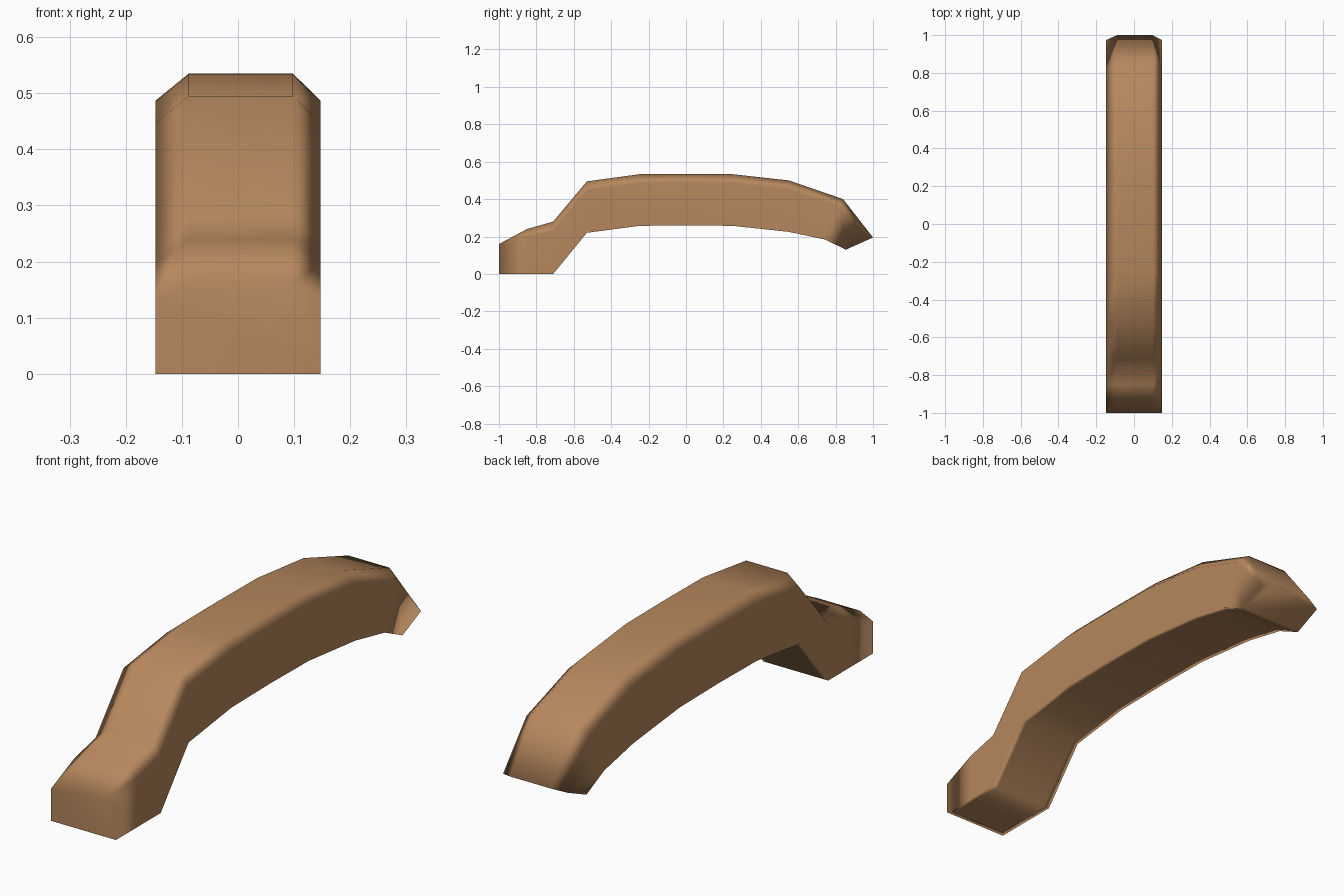
import bpy, bmesh

if "Cube" in bpy.data.objects:
    bpy.data.objects.remove(bpy.data.objects["Cube"])

# One brown material
mat = bpy.data.materials.new("warm_brown")
mat.diffuse_color = (0.47, 0.245, 0.11, 1)
mat.use_nodes = True
mat.node_tree.nodes["Principled BSDF"].inputs["Base Color"].default_value = mat.diffuse_color

# Side profile stations: (top y, top z, bottom y, bottom z)
STATIONS = [
    (-1.00, 0.16, -1.00, 0.00),
    (-0.85, 0.24, -0.85, 0.00),
    (-0.71, 0.28, -0.71, 0.00),
    (-0.53, 0.495, -0.53, 0.22),
    (-0.25, 0.533, -0.25, 0.257),
    (0.00, 0.535, 0.00, 0.26),
    (0.25, 0.533, 0.25, 0.257),
    (0.55, 0.50, 0.55, 0.225),
    (0.84, 0.40, 0.74, 0.185),
    (1.00, 0.195, 0.855, 0.13),
]
HALF, TOP_LEFT, TOP_RIGHT, CHAMFER = 0.147, -0.088, 0.098, 0.175


def ring(bm, ty, tz, by, bz):
    """Six-sided section with chamfered upper corners."""
    sy, sz = ty + (by - ty) * CHAMFER, tz + (bz - tz) * CHAMFER
    pts = [(-HALF, by, bz), (-HALF, sy, sz), (TOP_LEFT, ty, tz),
           (TOP_RIGHT, ty, tz), (HALF, sy, sz), (HALF, by, bz)]
    return [bm.verts.new(p) for p in pts]


bm = bmesh.new()
rings = [ring(bm, *s) for s in STATIONS]

# Bridge the sections; the closing strip is the underside
underside = []
for a, b in zip(rings, rings[1:]):
    for i in range(6):
        j = (i + 1) % 6
        f = bm.faces.new((a[i], a[j], b[j], b[i]))
        if i == 5:
            underside.append(f)
bm.faces.new(rings[0])
bm.faces.new(rings[-1])
bmesh.ops.recalc_face_normals(bm, faces=bm.faces[:])

# Narrow border loop on the flat underside
bmesh.ops.inset_region(bm, faces=underside, thickness=0.025, use_even_offset=True)

# Soft shading all over
for f in bm.faces:
    f.smooth = True

mesh = bpy.data.meshes.new("arched_handle")
bm.to_mesh(mesh)
bm.free()
mesh.materials.append(mat)
obj = bpy.data.objects.new("arched_handle", mesh)
bpy.context.collection.objects.link(obj)

# Large faces keep their flat look, chamfers carry the gradient
obj.modifiers.new("weighted_normals", 'WEIGHTED_NORMAL').weight = 60
